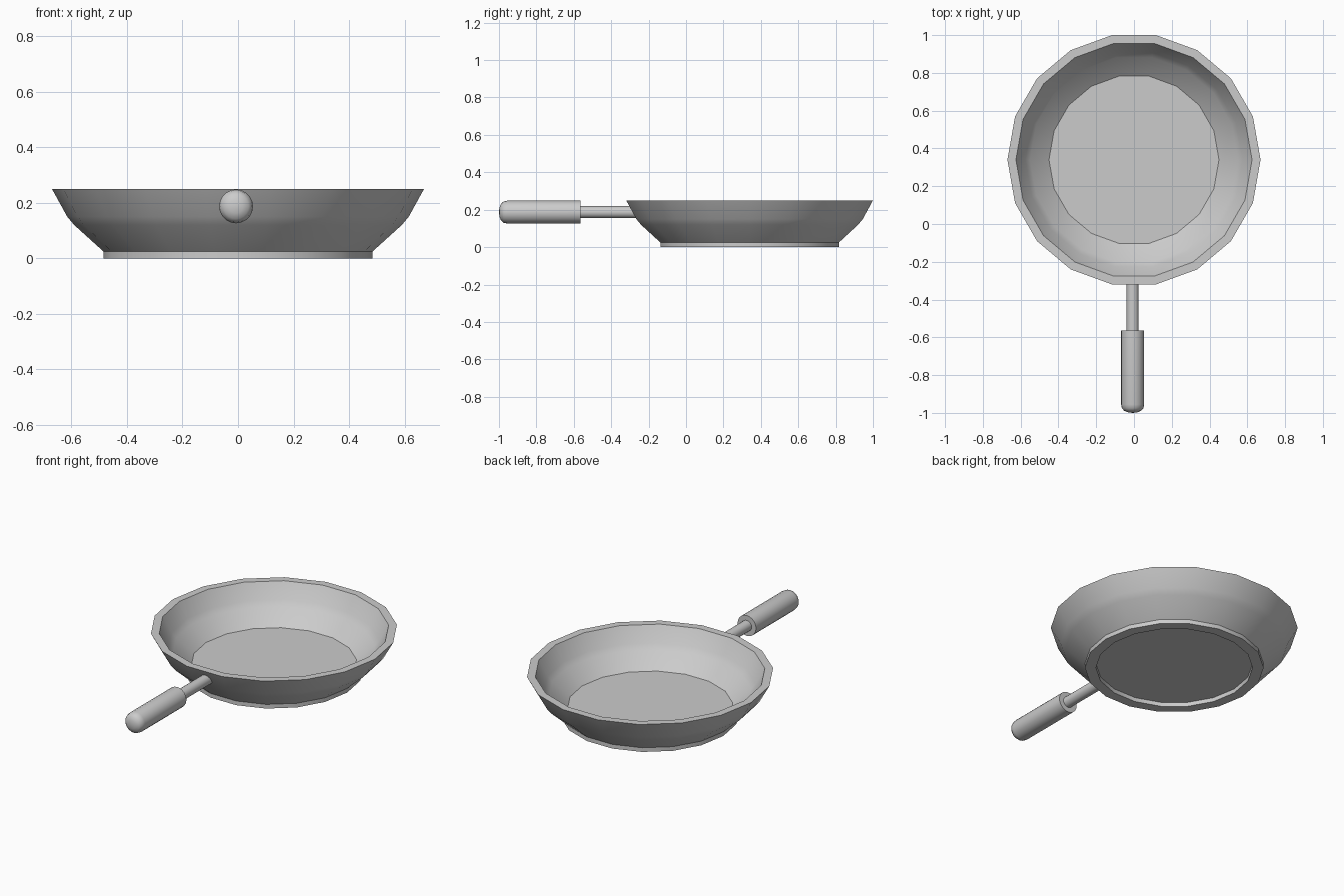
import bpy, bmesh, math
from mathutils import Matrix

if "Cube" in bpy.data.objects:
    bpy.data.objects.remove(bpy.data.objects["Cube"])


def lathe(name, profile, sides, matrix, closed=False, angle=30):
    """Spin (radius, height) points around z, then place with matrix."""
    bm = bmesh.new()
    rings = []
    for r, z in profile:
        if r == 0:
            rings.append([bm.verts.new((0, 0, z))] * sides)
        else:
            rings.append([bm.verts.new((r * math.cos(2 * math.pi * i / sides),
                                        r * math.sin(2 * math.pi * i / sides), z))
                          for i in range(sides)])
    for a, b in zip(rings, rings[1:]):
        for i in range(sides):
            j = (i + 1) % sides
            quad = list(dict.fromkeys((a[i], a[j], b[j], b[i])))
            bm.faces.new(quad)
    # flat caps where the profile starts or ends away from the axis
    for ring, (r, z) in ((rings[0], profile[0]), (rings[-1], profile[-1])):
        if r > 0:
            bm.faces.new(ring)
    bmesh.ops.recalc_face_normals(bm, faces=bm.faces)
    bm.transform(matrix)
    mesh = bpy.data.meshes.new(name)
    bm.to_mesh(mesh)
    bm.free()
    ob = bpy.data.objects.new(name, mesh)
    bpy.context.collection.objects.link(ob)
    bpy.ops.object.select_all(action='DESELECT')
    ob.select_set(True)
    bpy.context.view_layer.objects.active = ob
    bpy.ops.object.shade_smooth_by_angle(angle=math.radians(angle))
    return ob


# pan body: recessed base, foot ring, flared wall, rim, inner wall, floor
pan = [(0.425, 0.025), (0.425, 0.0), (0.485, 0.0), (0.485, 0.025),
       (0.59, 0.12), (0.615, 0.15), (0.67, 0.25),
       (0.625, 0.25), (0.575, 0.16), (0.55, 0.13), (0.45, 0.05)]
lathe("pan_body", pan, 18, Matrix.Translation((0, 0.34, 0)))

# handle parts run along -y
axis = Matrix.Translation((-0.007, 0, 0.187)) @ Matrix.Rotation(math.pi / 2, 4, 'X')
lathe("handle_rod", [(0.032, 0.27), (0.032, 0.58)], 20, axis)
lathe("handle_grip", [(0.061, 0.565), (0.061, 0.955), (0.057, 0.975),
                      (0.045, 0.989), (0.025, 0.997), (0, 1.0)], 20, axis, angle=45)
